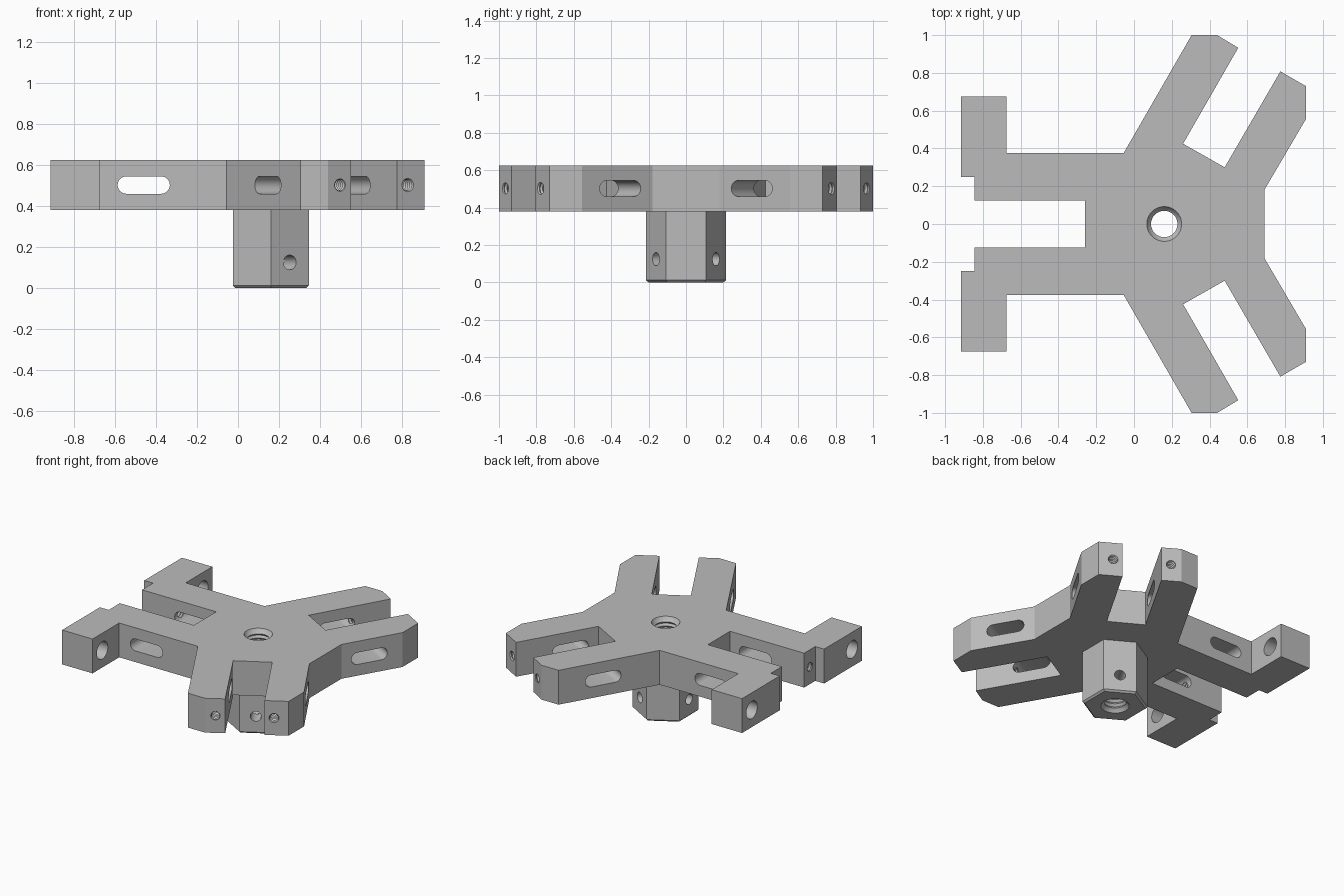
import bpy, bmesh
from math import pi, sin, cos, radians
from mathutils import Matrix

cube = bpy.data.objects.get("Cube")
if cube:
    bpy.data.objects.remove(cube, do_unlink=True)

HUB = Matrix.Translation((0.16, 0, 0))
BASE, TOP = 0.38, 0.625
MID = (BASE + TOP) / 2

grey = bpy.data.materials.new("metal_grey")
grey.use_nodes = True
grey.diffuse_color = (0.5, 0.5, 0.5, 1)
grey.node_tree.nodes["Principled BSDF"].inputs["Base Color"].default_value = (0.5, 0.5, 0.5, 1)


def finish(name, bm, matrix=Matrix()):
    bmesh.ops.transform(bm, matrix=matrix, verts=bm.verts)
    bmesh.ops.recalc_face_normals(bm, faces=bm.faces)
    mesh = bpy.data.meshes.new(name)
    bm.to_mesh(mesh)
    bm.free()
    mesh.materials.append(grey)
    obj = bpy.data.objects.new(name, mesh)
    bpy.context.collection.objects.link(obj)
    return obj


def prism(name, outline, z0, z1, matrix=Matrix()):
    bm = bmesh.new()
    face = bm.faces.new([bm.verts.new((x, y, z0)) for x, y in outline])
    new = bmesh.ops.extrude_face_region(bm, geom=[face])["geom"]
    verts = [v for v in new if isinstance(v, bmesh.types.BMVert)]
    bmesh.ops.translate(bm, vec=(0, 0, z1 - z0), verts=verts)
    return finish(name, bm, matrix)


def lathe(name, profile, sides=32, start=0.0, matrix=Matrix()):
    # closed solid turned around z from (height, radius) pairs
    bm = bmesh.new()
    rings = []
    for z, r in profile:
        angles = [start + 2 * pi * i / sides for i in range(sides)]
        rings.append([bm.verts.new((r * cos(a), r * sin(a), z)) for a in angles])
    for low, high in zip(rings, rings[1:]):
        for i in range(sides):
            j = (i + 1) % sides
            bm.faces.new((low[i], low[j], high[j], high[i]))
    bm.faces.new(rings[0][::-1])
    bm.faces.new(rings[-1])
    return finish(name, bm, matrix)


def thread(z0, z1, minor, major, pitch):
    # zigzag profile for a threaded hole
    steps = 2 * round((z1 - z0) / pitch)
    return [(z0 + (z1 - z0) * i / steps, major if i % 2 else minor) for i in range(steps + 1)]


def carve(obj, cutters):
    for cutter in cutters:
        mod = obj.modifiers.new("cut", 'BOOLEAN')
        mod.operation, mod.solver, mod.object = 'DIFFERENCE', 'EXACT', cutter
    graph = bpy.context.evaluated_depsgraph_get()
    mesh = bpy.data.meshes.new_from_object(obj.evaluated_get(graph))
    obj.modifiers.clear()
    obj.data = mesh
    for cutter in cutters:
        bpy.data.objects.remove(cutter, do_unlink=True)
    bpy.ops.object.select_all(action='DESELECT')
    obj.select_set(True)
    bpy.context.view_layer.objects.active = obj
    bpy.ops.object.shade_smooth_by_angle(angle=radians(25))


def along(angle, distance, offset, z):
    # frame whose z axis points outward from the hub
    return (HUB @ Matrix.Rotation(radians(angle), 4, 'Z')
            @ Matrix.Translation((distance, offset, z)) @ Matrix.Rotation(pi / 2, 4, 'Y'))


# Arm plate: half outline mirrored across y
half = [(0.69, 0.18), (0.91, 0.555), (0.91, 0.73), (0.775, 0.808), (0.48, 0.30),
        (0.26, 0.425), (0.552, 0.933), (0.44, 1.0), (0.305, 1.0), (-0.055, 0.375),
        (-0.675, 0.375), (-0.675, 0.675), (-0.915, 0.675), (-0.915, 0.25),
        (-0.845, 0.25), (-0.845, 0.125), (-0.26, 0.125)]
plate = prism("arm_plate", half + [(x, -y) for x, y in reversed(half)], BASE, TOP)

# Slots through each pair of arms and threaded holes in the arm ends
cutters = []
R, L = 0.0425, 0.085
slot = [(L * s + R * cos(a), R * sin(a))
        for s, first in ((1, -pi / 2), (-1, pi / 2))
        for a in [first + pi * i / 12 for i in range(13)]]
for angle in (60, 180, 300):
    frame = (HUB @ Matrix.Rotation(radians(angle), 4, 'Z')
             @ Matrix.Translation((0.62, 0, MID)) @ Matrix.Rotation(pi / 2, 4, 'X'))
    cutters.append(prism("slot_cutter", slot, -0.45, 0.45, frame))
    for side in (-1, 1):
        cutters.append(lathe("end_hole_cutter", thread(0, 0.3, 0.027, 0.035, 0.02), 20,
                             matrix=along(angle, 0.72, 0.19 * side, MID)))

# Cross holes through the two end blocks
for side in (-1, 1):
    cutters.append(lathe("block_hole_cutter", [(0, 0.062), (0.4, 0.062)],
                         matrix=along(180, 0.75, 0.565 * side, MID)))

# Bore through the plate with a countersunk rim
cutters.append(lathe("plate_bore_cutter", thread(BASE - 0.02, TOP - 0.03, 0.07, 0.082, 0.03)
                     + [(TOP - 0.02, 0.082), (TOP + 0.005, 0.095)], matrix=HUB))
carve(plate, cutters)

# Hexagonal socket under the plate
socket = lathe("hex_socket", [(0, 0.2), (0.012, 0.214), (BASE, 0.214)], 6, pi / 6, HUB)
cutters = [lathe("socket_bore_cutter", [(-0.005, 0.095), (0.015, 0.082)]
                 + thread(0.025, BASE + 0.02, 0.07, 0.082, 0.03), matrix=HUB)]
for angle in (60, 180, 300):
    cutters.append(lathe("set_screw_hole_cutter", [(0, 0.036), (0.2, 0.036)], 24,
                         matrix=along(angle, 0.04, 0, 0.125)))
carve(socket, cutters)
